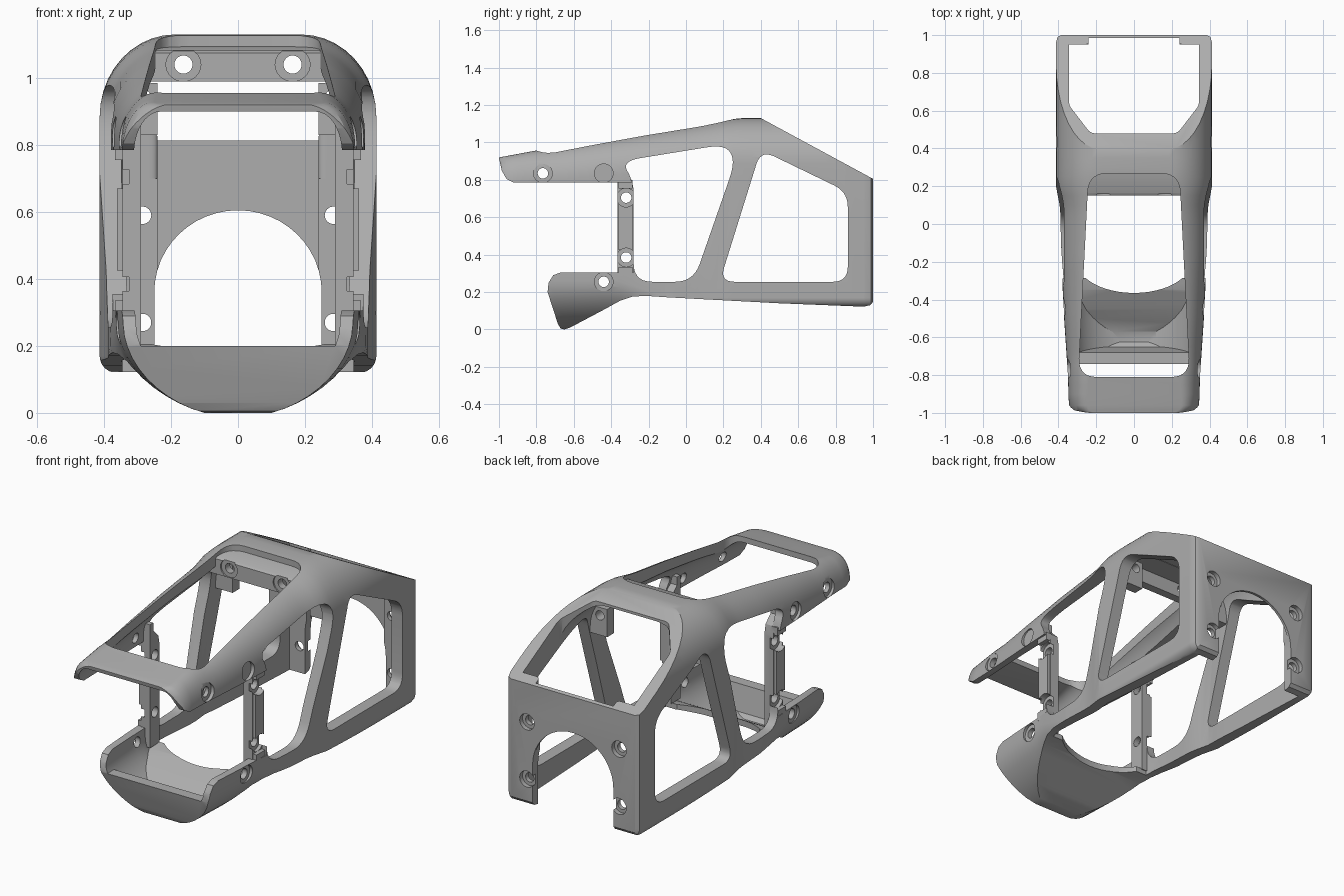
import bpy, bmesh, math
from mathutils import Vector

cube = bpy.data.objects.get("Cube")
if cube:
    bpy.data.objects.remove(cube)

grey = bpy.data.materials.new("mid_grey")
grey.use_nodes = True
GREY = (0.42, 0.42, 0.42, 1)
grey.diffuse_color = GREY
grey.node_tree.nodes["Principled BSDF"].inputs["Base Color"].default_value = GREY


def finish(name, bm):
    bmesh.ops.recalc_face_normals(bm, faces=bm.faces)
    me = bpy.data.meshes.new(name)
    bm.to_mesh(me)
    bm.free()
    me.materials.append(grey)
    ob = bpy.data.objects.new(name, me)
    bpy.context.collection.objects.link(ob)
    return ob


def place(axis, p, d):
    return {"X": (d, p[0], p[1]), "Y": (p[0], d, p[1]), "Z": (p[0], p[1], d)}[axis]


def prism(name, pts, axis, a, b):
    """Extrude a flat outline along an axis from a to b."""
    bm = bmesh.new()
    lo = [bm.verts.new(place(axis, p, a)) for p in pts]
    hi = [bm.verts.new(place(axis, p, b)) for p in pts]
    bm.faces.new(lo)
    bm.faces.new(hi)
    for i in range(len(pts)):
        j = (i + 1) % len(pts)
        bm.faces.new((lo[i], lo[j], hi[j], hi[i]))
    return finish(name, bm)


def ellipse(cx, cy, rx, ry, n=32):
    return [(cx + rx * math.cos(2 * math.pi * i / n),
             cy + ry * math.sin(2 * math.pi * i / n)) for i in range(n)]


def rounded(pts, r, n=7):
    """Round every corner of an outline."""
    out = []
    for i, p in enumerate(pts):
        p, q, s = Vector(p), Vector(pts[i - 1]), Vector(pts[(i + 1) % len(pts)])
        a = p + (q - p).normalized() * min(r, (q - p).length * 0.48)
        b = p + (s - p).normalized() * min(r, (s - p).length * 0.48)
        for k in range(n + 1):
            t = k / n
            out.append(tuple(a * (1 - t) ** 2 + p * 2 * t * (1 - t) + b * t * t))
    return out


def box(name, x, y, z):
    return prism(name, [(x[0], y[0]), (x[1], y[0]), (x[1], y[1]), (x[0], y[1])], "Z", *z)


def boolean(ob, tool, op="DIFFERENCE"):
    mod = ob.modifiers.new("cut", "BOOLEAN")
    mod.operation, mod.solver, mod.object = op, "EXACT", tool
    bpy.context.view_layer.objects.active = ob
    bpy.ops.object.modifier_apply(modifier=mod.name)
    bpy.data.objects.remove(tool)


def lerp(table, y):
    for (a, u), (b, v) in zip(table, table[1:]):
        if y <= b:
            return u + (v - u) * max(0, (y - a) / (b - a))
    return table[-1][1]


WIDTH = [(-1, .3), (-.985, .33), (-.96, .345), (-.8, .35), (-.65, .36), (-.5, .37),
         (-.2, .385), (.08, .39), (.2, .413), (.96, .413), (.99, .405), (1, .385)]
ROOF = [(-1, .92), (-.8, .957), (-.7, .964), (-.2, 1.05), (.2, 1.117), (.28, 1.13), (1, 1.13)]
WALL = [(-1, .035), (-.6, .04), (-.2, .05), (.3, .068)]


def section(y, hollow):
    """Arched top, dished bottom at the front, boxy bottom at the rear."""
    t = lerp(WALL, y) if hollow else 0
    w = lerp(WIDTH, max(y, -.96) if hollow else y) - t
    top = lerp(ROOF, y) - t * .85
    rx, rz = lerp([(-1, .09), (.3, .225)], y), lerp([(-1, .14), (.3, .245)], y)
    rx, rz = rx - t * .5, rz - t * .5
    mix = lerp([(-.36, 0), (-.1, 1)], y)
    dish = (.08, .26, .04, w - .012) if hollow else (.1, .26, 0, w - .012)
    boxy = (w - .01, .1, -.2, w) if hollow else (w - .05, .17, .12, w)
    xb, zb, bot, wb = (u + (v - u) * mix for u, v in zip(dish, boxy))
    flat = .25 * (1 - mix)
    quarter = [math.pi / 2 * k / 10 for k in range(11)]
    half = [(w - rx + rx * math.sin(a), top - rz + rz * math.cos(a)) for a in quarter]
    for a in quarter:
        c, k = math.cos(a), math.sin(a)
        drop = k * (1 - flat) + (1 - c) * flat
        half.append((xb + (wb - xb) * c, zb - (zb - bot) * drop))
    return half + [(-x, z) for x, z in reversed(half)]


def tunnel(name, stations, hollow):
    bm = bmesh.new()
    rings = [[bm.verts.new((x, y, z)) for x, z in section(y, hollow)] for y in stations]
    for r, s in zip(rings, rings[1:]):
        for i in range(len(r)):
            j = (i + 1) % len(r)
            bm.faces.new((r[i], r[j], s[j], s[i]))
    bm.faces.new(rings[0])
    bm.faces.new(rings[-1])
    return finish(name, bm)


# Main shell: lofted tunnel trimmed to the side outline
mid = [-.9 + .05 * i for i in range(38)]
frame = tunnel("frame_shell", [-1, -.985, -.96] + mid + [.96, .99, 1], False)
side = [(-1.2, 1.5), (-1.01, .96), (-.985, .85), (-.96, .805), (-.92, .785), (-.28, .785),
        (-.28, .305), (-.67, .305), (-.71, .29), (-.735, .25), (-.74, .2), (-.685, .03),
        (-.67, .005), (-.65, 0), (-.62, .01), (-.45, .1), (-.35, .155), (-.29, .175),
        (-.22, .18), (-.1, .172), (.5, .14), (.95, .122), (.985, .13), (1.01, .16), (1.01, .8),
        (.4, 1.13), (.3, 1.5)]
boolean(frame, prism("trim", side, "X", -1, 1), "INTERSECT")

# Hollow interior, leaving a scooped floor at the front
hollow = tunnel("hollow", [-1.1] + mid + [.95], True)
inside = [(-1.2, .2), (-.68, .2), (-.65, .06), (-.62, .035), (-.57, .05), (-.45, .135),
          (-.35, .19), (-.285, .205), (-.285, -.3), (1, -.3), (1, 1.4), (-1.2, 1.4)]
boolean(hollow, prism("inside", inside, "X", -1, 1), "INTERSECT")
boolean(frame, hollow)
boolean(frame, prism("floor_scoop", ellipse(0, -.2, .3, .165, 48), "Z", -.2, .25))
boolean(frame, box("rear_recess", (-.24, .24), (.9, .985), (-.1, 1.3)))

# Side windows, through both walls
front_win = [(-.345, .9), (.21, .99), (.265, .9), (.04, .255), (-.28, .255), (-.28, .79)]
rear_win = [(.4, .96), (.865, .735), (.865, .255), (.18, .255)]
for pts, r in ((front_win, .1), (rear_win, .08)):
    boolean(frame, prism("window", rounded(pts, r), "X", -1, 1))

# Roof openings
front_top = [(-.24, .268), (.24, .268), (.295, -.81), (-.295, -.81)]
boolean(frame, prism("front_top", rounded(front_top, .1), "Z", .7, 1.4))
rear_top = [(-.23, .48), (.23, .48), (.345, .63), (.345, .95), (.24, .95), (.24, .985),
            (-.24, .985), (-.24, .95), (-.345, .95), (-.345, .63)]
boolean(frame, prism("rear_top", rounded(rear_top, .025), "Z", .7, 1.4))

# Rear arch
arch = [(.25, -.1)] + [(.25 * math.cos(a), .36 + .245 * math.sin(a))
                       for a in (math.pi * k / 24 for k in range(25))] + [(-.25, -.1)]
boolean(frame, prism("arch", arch, "Y", .8, 1.2))

parts = [frame]
struts = {}
upright = [(-.365, .2), (-.28, .2), (-.28, .75), (-.29, .8), (-.335, .845), (-.335, .89),
           (-.365, .89)]
for s, label in ((1, "left"), (-1, "right")):
    # Upright behind the front mouth, with a raised middle plate
    strut = prism(label + "_strut", upright, "X", *sorted((s * .29, s * .345)))
    plate = box("plate", sorted((s * .33, s * .362)), (-.36, -.285), (.425, .67))
    boolean(strut, plate, "UNION")
    for z in ((.285, .335), (.755, .8)):
        block = box("block", sorted((s * .33, s * .368)), (-.36, -.285), z)
        boolean(strut, block, "UNION")
    struts[s] = strut
    # Drilled bracket on the inside of the sloping pillar
    tab = box(label + "_bracket", sorted((s * .24, s * .36)), (.295, .355), (.83, .985))
    boolean(tab, prism("hole", ellipse(s * .285, .94, .026, .026), "Y", 0, .9))
    parts += [strut, tab]

# Cross beam with a ledge at the rear of the front roof opening
beam = prism("roof_beam", [(.152, .99), (.152, 1.075), (.165, 1.083), (.33, 1.1), (.33, 1.07),
                           (.2, 1.07), (.2, .99)], "X", -.36, .36)
taper = [(-.35, .98), (.35, .98), (.345, 1.0), (.27, 1.11), (-.27, 1.11), (-.345, 1.0)]
boolean(beam, prism("taper", taper, "Y", 0, .5), "INTERSECT")
for s in (1, -1):
    boolean(beam, prism("seat", ellipse(s * .163, 1.04, .052, .05), "Y", 0, .16))
    boolean(beam, prism("hole", ellipse(s * .163, 1.04, .027, .027), "Y", 0, .9))
parts.append(beam)

# Side bolt holes with counterbores
for y, z, face, on_strut in ((-.765, .835, .335, 0), (-.44, .835, .355, 0),
                             (-.44, .255, .345, 0), (-.32, .705, .325, 1),
                             (-.32, .385, .325, 1)):
    for s in (1, -1):
        target = struts[s] if on_strut else frame
        boolean(target, prism("hole", ellipse(y, z, .028, .028), "X", *sorted((s * .2, s * .5))))
        boolean(target, prism("bore", ellipse(y, z, .05, .05), "X", *sorted((s * face, s * .5))))

# Rear bolt holes with counterbores
for x in (-.285, .285):
    for z in (.27, .59):
        boolean(frame, prism("hole", ellipse(x, z, .026, .026), "Y", .9, 1.1))
        boolean(frame, prism("bore", ellipse(x, z, .045, .045), "Y", .975, 1.1))

# Smooth shading with sharp edges kept
bpy.ops.object.select_all(action="DESELECT")
for ob in parts:
    ob.select_set(True)
bpy.context.view_layer.objects.active = frame
bpy.ops.object.shade_smooth_by_angle(angle=math.radians(30))
